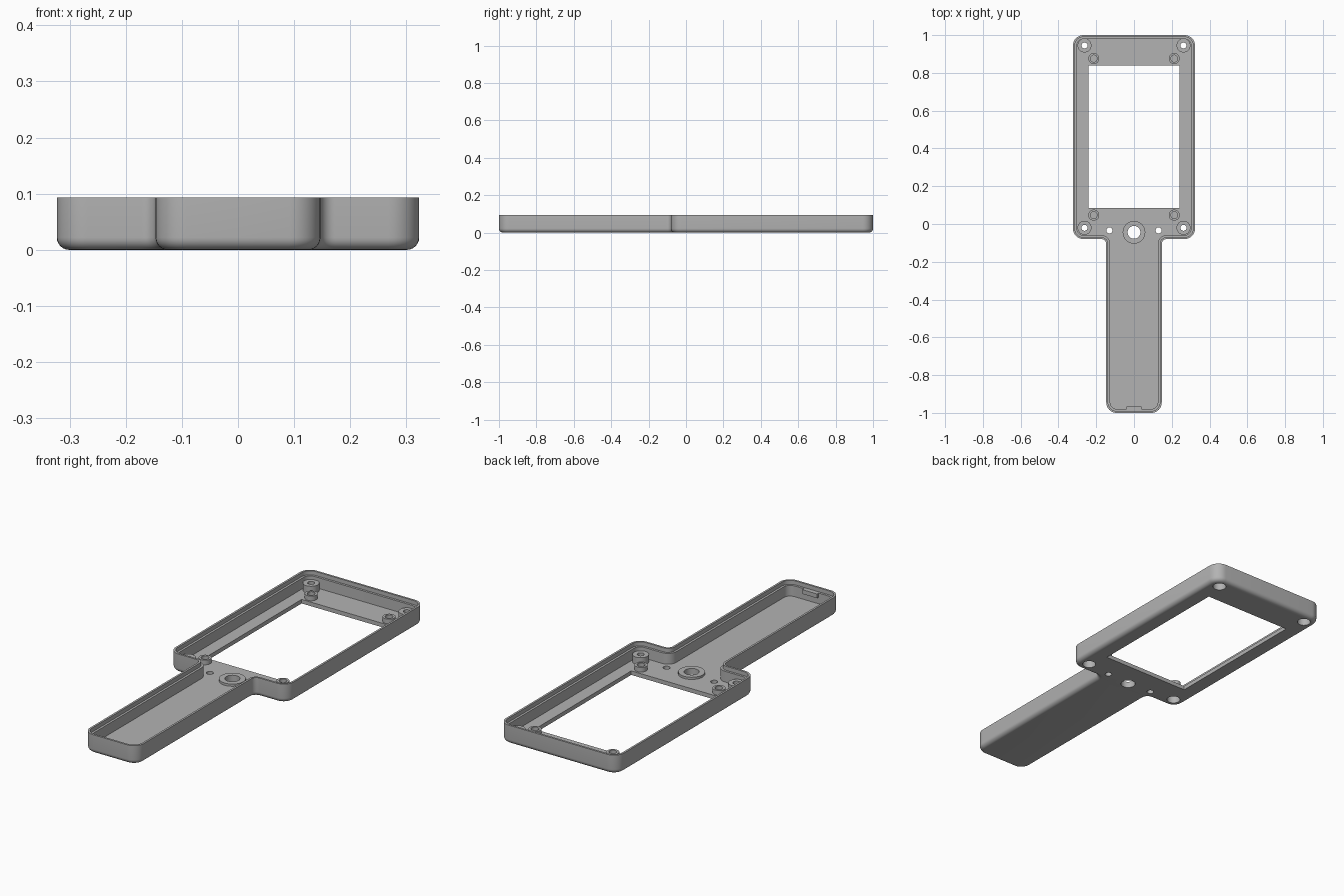
import bpy, bmesh, math
from mathutils import Vector

cube = bpy.data.objects.get("Cube")
if cube:
    bpy.data.objects.remove(cube, do_unlink=True)

grey = bpy.data.materials.new("plain grey")
grey.use_nodes = True
COLOUR = (0.45, 0.45, 0.45, 1)
grey.diffuse_color = COLOUR
grey.node_tree.nodes["Principled BSDF"].inputs["Base Color"].default_value = COLOUR

HEIGHT, FLOOR, WALL = 0.093, 0.02, 0.021
HEAD_X, GRIP_X, NECK_Y = 0.323, 0.147, -0.08


def finish(bm, name):
    bmesh.ops.recalc_face_normals(bm, faces=bm.faces)
    mesh = bpy.data.meshes.new(name)
    bm.to_mesh(mesh)
    bm.free()
    mesh.materials.append(grey)
    obj = bpy.data.objects.new(name, mesh)
    bpy.context.collection.objects.link(obj)
    return obj


def smooth(obj):
    bpy.ops.object.select_all(action='DESELECT')
    obj.select_set(True)
    bpy.context.view_layer.objects.active = obj
    bpy.ops.object.shade_smooth_by_angle(angle=math.radians(30))


def outline(inset, steps=8):
    """Paddle outline with rounded corners, moved inwards by inset."""
    right = [(GRIP_X, -1, 0.055), (GRIP_X, NECK_Y, -0.025),
             (HEAD_X, NECK_Y, 0.055), (HEAD_X, 1, 0.055)]
    corners = right + [(-x, y, r) for x, y, r in reversed(right)]
    points = []
    for i, (x, y, r) in enumerate(corners):
        here = Vector((x, y))
        back = (Vector(corners[i - 1][:2]) - here).normalized()
        ahead = (Vector(corners[(i + 1) % len(corners)][:2]) - here).normalized()
        centre = here + (back + ahead) * abs(r)
        radius = abs(r) - inset * (1 if r > 0 else -1)
        for k in range(steps + 1):
            t = math.pi / 2 * k / steps
            points.append(centre - (ahead * math.cos(t) + back * math.sin(t)) * radius)
    return points


def lathe(name, profile, x, y, sides=32):
    """Closed ring turned from a (radius, height) profile."""
    bm = bmesh.new()
    rings = []
    for k in range(sides):
        a = math.tau * k / sides
        rings.append([bm.verts.new((x + r * math.cos(a), y + r * math.sin(a), z))
                      for r, z in profile])
    for k in range(sides):
        a, b = rings[k], rings[(k + 1) % sides]
        for j in range(len(profile)):
            n = (j + 1) % len(profile)
            bm.faces.new((a[j], b[j], b[n], a[n]))
    smooth(finish(bm, name))


def add_box(bm, low, high):
    verts = bmesh.ops.create_cube(bm, size=1)["verts"]
    for v in verts:
        v.co = [h if c > 0 else l for c, l, h in zip(v.co, low, high)]


def add_drill(bm, x, y, r):
    verts = bmesh.ops.create_cone(bm, cap_ends=True, segments=32, radius1=r,
                                  radius2=r, depth=0.1)["verts"]
    bmesh.ops.translate(bm, verts=verts, vec=(x, y, 0))


# Tray: rounded underside, outer wall, stepped rim, inner wall, floor
EDGE = 0.022
layers = [(EDGE * (1 - math.sin(t)), EDGE * (1 - math.cos(t)))
          for t in (math.pi / 2 * k / 6 for k in range(7))]
layers += [(0, HEIGHT), (0.01, HEIGHT), (0.01, HEIGHT - 0.02),
           (WALL, HEIGHT - 0.02), (WALL, FLOOR)]
bm = bmesh.new()
loops = [[bm.verts.new((p.x, p.y, z)) for p in outline(inset)] for inset, z in layers]
for a, b in zip(loops, loops[1:]):
    for i in range(len(a)):
        j = (i + 1) % len(a)
        bm.faces.new((a[i], a[j], b[j], b[i]))
bm.faces.new(loops[0])
bm.faces.new(loops[-1])
tray = finish(bm, "paddle_tray")

# Window and screw holes cut through the floor
CORNER_POSTS = [(s * 0.262, y) for s in (-1, 1) for y in (-0.02, 0.945)]
BOARD_POSTS = [(s * 0.213, y) for s in (-1, 1) for y in (0.047, 0.876)]
bm = bmesh.new()
add_box(bm, (-0.24, 0.085, -0.05), (0.24, 0.84, 0.05))
for x, y in CORNER_POSTS:
    add_drill(bm, x, y, 0.031)
for s in (-1, 1):
    add_drill(bm, s * 0.13, -0.034, 0.016)
add_drill(bm, 0, -0.044, 0.034)
cutter = finish(bm, "floor_cutter")
cutter.hide_render = True
cut = tray.modifiers.new("openings", 'BOOLEAN')
cut.operation, cut.solver, cut.object = 'DIFFERENCE', 'EXACT', cutter
bpy.ops.object.select_all(action='DESELECT')
tray.select_set(True)
bpy.context.view_layer.objects.active = tray
bpy.ops.object.modifier_apply(modifier=cut.name)
bpy.data.objects.remove(cutter, do_unlink=True)
smooth(tray)

# Corner screw posts, counterbored from below
for x, y in CORNER_POSTS:
    lathe("corner_post", [(0.037, FLOOR - 0.005), (0.037, 0.056), (0.016, 0.056),
                          (0.016, 0.036), (0.031, 0.036), (0.031, FLOOR - 0.005)], x, y)

# Short board posts with blind holes
for x, y in BOARD_POSTS:
    lathe("board_post", [(0.029, FLOOR - 0.005), (0.029, 0.043), (0.018, 0.043),
                         (0.018, FLOOR - 0.005)], x, y)

# Raised collar round the button hole
lathe("button_collar", [(0.06, FLOOR - 0.005), (0.06, 0.031), (0.034, 0.031),
                        (0.034, FLOOR - 0.005)], 0, -0.044)

# Latch tab inside the end of the grip
bm = bmesh.new()
add_box(bm, (-0.04, -0.985, 0.052), (0.04, -0.967, HEIGHT - 0.02))
finish(bm, "latch_tab")
